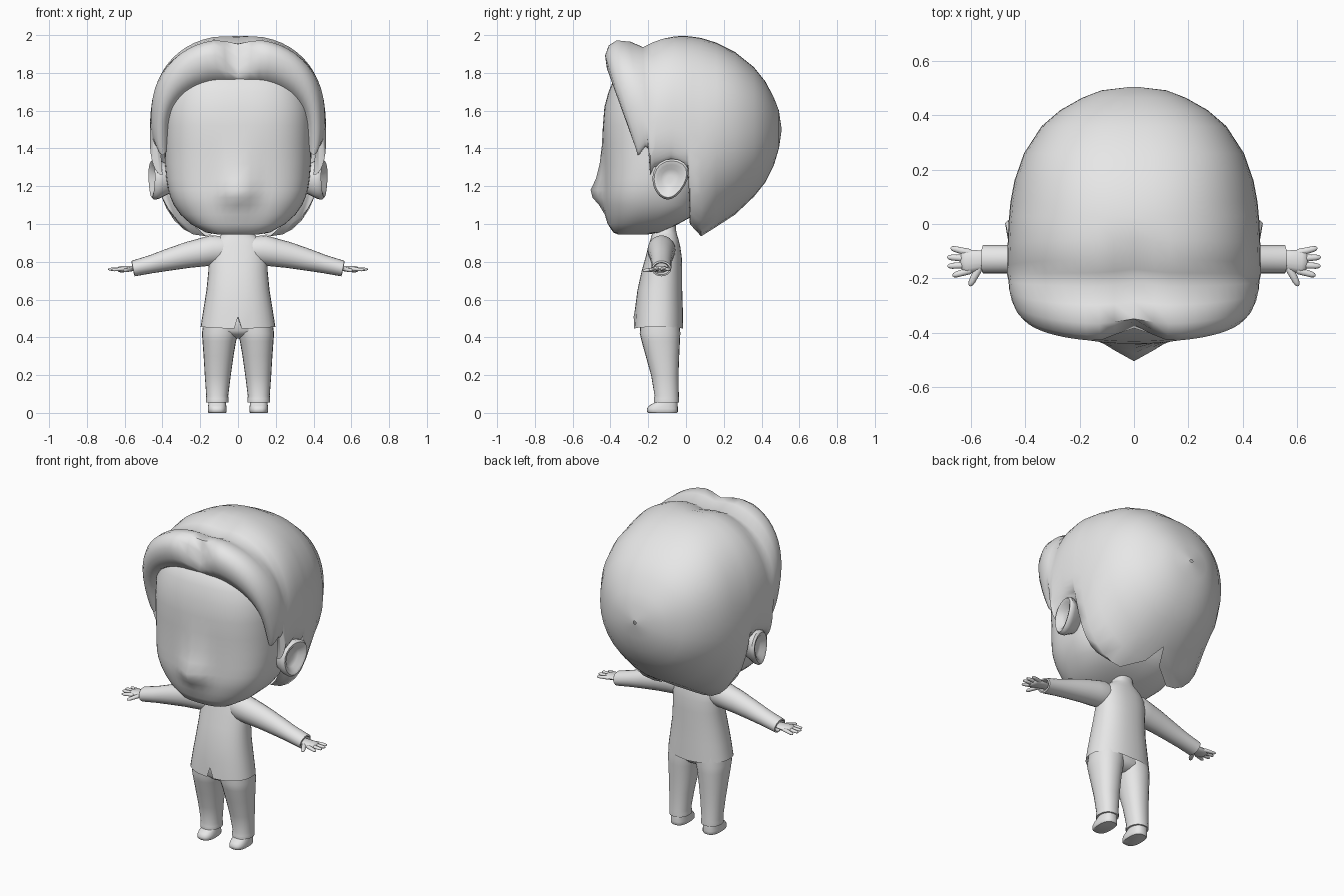
import bpy, bmesh, math
from mathutils import Vector

mat = bpy.data.materials.new("light_grey")
mat.diffuse_color = (0.8, 0.8, 0.8, 1)


def spow(v, e):
    return math.copysign(abs(v) ** e, v)


def ring(z, cx, rx, yf, yb, n=2.0, seg=24):
    """Horizontal superellipse ring between the front yf and the back yb."""
    cy, ry, e = (yf + yb) / 2, (yb - yf) / 2, 2 / n
    return [Vector((cx + rx * spow(math.cos(a), e), cy + ry * spow(math.sin(a), e), z))
            for a in (2 * math.pi * i / seg for i in range(seg))]


def loft(bm, rings, closed=True, caps=True):
    rows = [[bm.verts.new(p) for p in r] for r in rings]
    n = len(rows[0])
    for a, b in zip(rows, rows[1:]):
        for i in range(n if closed else n - 1):
            j = (i + 1) % n
            bm.faces.new((a[i], a[j], b[j], b[i]))
    if caps:
        bm.faces.new(rows[0])
        bm.faces.new(rows[-1])
    return rows


def tube(bm, p, q, r0, r1, flat=1.0, seg=10):
    """Rounded, tapering finger from p to q."""
    p, q = Vector(p), Vector(q)
    d = q - p
    u = d.cross(Vector((0, 0, 1))).normalized()
    v = u.cross(d).normalized() * flat
    rings = []
    for t, k in ((0, 0.8), (0.1, 1), (0.8, 1), (0.94, 0.75), (1, 0.3)):
        r = (r0 + (r1 - r0) * t) * k
        rings.append([p + d * t + (u * math.cos(a) + v * math.sin(a)) * r
                      for a in (2 * math.pi * i / seg for i in range(seg))])
    loft(bm, rings)


def finish(bm, name, mirror=False, angle=50):
    bmesh.ops.remove_doubles(bm, verts=bm.verts, dist=1e-4)
    bmesh.ops.recalc_face_normals(bm, faces=bm.faces)
    me = bpy.data.meshes.new(name)
    bm.to_mesh(me)
    bm.free()
    me.materials.append(mat)
    ob = bpy.data.objects.new(name, me)
    bpy.context.collection.objects.link(ob)
    if mirror:
        ob.modifiers.new("Mirror", 'MIRROR').use_mirror_merge = False
    bpy.ops.object.select_all(action='DESELECT')
    bpy.context.view_layer.objects.active = ob
    ob.select_set(True)
    bpy.ops.object.shade_smooth_by_angle(angle=math.radians(angle))
    return ob


# Face and skull: z, half width, front, back, nose-ridge depth
bm = bmesh.new()
rings = []
for z, w, yf, yb, nose in (
        (0.945, 0.11, -0.36, -0.20, 0), (0.955, 0.17, -0.385, -0.14, 0),
        (1.00, 0.25, -0.405, -0.04, 0.01), (1.05, 0.305, -0.42, 0.05, 0.01),
        (1.10, 0.34, -0.43, 0.09, 0.03), (1.14, 0.357, -0.435, 0.1, 0.06),
        (1.18, 0.37, -0.435, 0.12, 0.07), (1.24, 0.38, -0.435, 0.15, 0.042),
        (1.32, 0.387, -0.435, 0.2, 0.022), (1.42, 0.39, -0.437, 0.2, 0.008),
        (1.52, 0.39, -0.44, 0.2, 0), (1.62, 0.388, -0.432, 0.2, 0),
        (1.70, 0.37, -0.41, 0.2, 0), (1.76, 0.34, -0.385, 0.15, 0),
        (1.82, 0.27, -0.32, 0.1, 0)):
    r = ring(z, 0, w, yf, yb, 2.7, 64)
    for p in r:
        if p.y < (yf + yb) / 2:
            p.y -= nose * max(0, 1 - abs(p.x) / 0.13)
    rings.append(r)
loft(bm, rings)
finish(bm, "head")

# Hair shell, arches from the back to the rolled front edge:
# top y, top z, half width, bottom y, bottom z, bottom half width, parting depth
arches = (
    (0.505, 1.51, 0.01, 0.505, 1.49, 0, 0), (0.492, 1.60, 0.12, 0.492, 1.40, 0, 0),
    (0.465, 1.67, 0.19, 0.465, 1.31, 0, 0), (0.42, 1.755, 0.27, 0.42, 1.22, 0, 0),
    (0.36, 1.83, 0.34, 0.36, 1.145, 0, 0), (0.26, 1.91, 0.405, 0.26, 1.05, 0, 0),
    (0.16, 1.96, 0.44, 0.16, 0.985, 0.05, 0), (0.08, 1.985, 0.455, 0.08, 0.935, 0.17, 0),
    (0.03, 1.992, 0.46, 0.02, 1.00, 0.24, 0), (0.0, 1.995, 0.462, 0.01, 1.30, 0.40, 0),
    (-0.06, 2.0, 0.465, -0.08, 1.34, 0.41, 0.01), (-0.13, 1.99, 0.467, -0.17, 1.30, 0.41, 0.02),
    (-0.18, 1.972, 0.467, -0.19, 1.26, 0.40, 0.02), (-0.23, 1.945, 0.462, -0.2, 1.40, 0.41, 0.02),
    (-0.30, 1.975, 0.46, -0.215, 1.41, 0.415, 0.02), (-0.37, 1.983, 0.452, -0.23, 1.39, 0.41, 0.03),
    (-0.415, 1.96, 0.44, -0.245, 1.37, 0.405, 0.08), (-0.435, 1.91, 0.425, -0.255, 1.365, 0.40, 0.09),
    (-0.425, 1.84, 0.405, -0.255, 1.37, 0.395, 0.06), (-0.385, 1.775, 0.385, -0.25, 1.38, 0.385, 0.02),
    (-0.28, 1.74, 0.35, -0.18, 1.39, 0.35, 0))
bm = bmesh.new()
rings = []
for yt, zt, w, yb, zb, wb, part in arches:
    zm = zb + (zt - zb) * (0.5 if yt > 0.1 else 0.48 if yt > 0.01 else 0.26)
    half = []
    for i in range(15):
        a = math.pi / 2 * i / 14
        half.append((w * math.sin(a) ** 0.84, zm + (zt - zm) * spow(max(math.cos(a), 0), 0.84)))
    for i in range(1, 9):
        b = math.pi / 2 * i / 8
        half.append((wb + (w - wb) * max(math.cos(b), 0) ** 0.9, zm - (zm - zb) * math.sin(b)))
    pts = []
    for s, seq in ((-1, half[:0:-1]), (1, half)):
        for x, z in seq:
            t = (zt - z) / (zt - zb)
            dip = part * math.exp(-(x / 0.075) ** 2)
            pts.append(Vector((s * x, yt + (yb - yt) * t + dip * 0.7, z - dip)))
    rings.append(pts)
loft(bm, rings, closed=False, caps=False)
finish(bm, "hair", angle=60)

# Ears: outward offset, size, rim dome with a hollow centre
bm = bmesh.new()
rings = []
for x, k in ((0.34, 0.6), (0.385, 0.8), (0.42, 0.97), (0.445, 1.0), (0.457, 0.9),
             (0.452, 0.72), (0.43, 0.5), (0.425, 0.2)):
    r = []
    for i in range(20):
        a = 2 * math.pi * i / 20
        dy, dz = math.cos(a) * 0.093 * k, math.sin(a) * 0.108 * k
        dy *= 1 + 0.25 * math.sin(a) * (1 if dy > 0 else 0.6)   # narrower lobe
        r.append(Vector((x + dy * 0.2, -0.085 + dy + 0.1 * dz, 1.237 + dz)))
    rings.append(r)
loft(bm, rings)
finish(bm, "ears", mirror=True)

# Jacket body with neck, hollow hem and a small front slit
bm = bmesh.new()
spec = ((0.50, 0.165, -0.235, -0.04), (0.455, 0.198, -0.277, -0.015), (0.55, 0.183, -0.27, -0.017),
        (0.65, 0.167, -0.257, -0.02), (0.75, 0.157, -0.235, -0.02), (0.82, 0.155, -0.215, -0.022),
        (0.88, 0.15, -0.2, -0.03), (0.92, 0.125, -0.188, -0.04), (0.945, 0.085, -0.18, -0.048),
        (0.965, 0.066, -0.177, -0.052), (1.03, 0.062, -0.175, -0.055))
rings = [ring(z, 0, w, f, b, 2.3, 32) for z, w, f, b in spec]
hem = rings[1]
for p in hem:
    p.z -= 0.012 * (1 - abs(p.x) / 0.198)
hem[24].z = 0.51
hem[23].x, hem[25].x = -0.02, 0.02
loft(bm, rings)
finish(bm, "jacket")

# Sleeves: x, centre z, radius y, radius z, ending in an open cuff
bm = bmesh.new()
rings = []
for x, z, ry, rz in ((0.06, 0.865, 0.06, 0.07), (0.13, 0.862, 0.074, 0.078),
                     (0.19, 0.85, 0.07, 0.074), (0.27, 0.835, 0.064, 0.067),
                     (0.36, 0.813, 0.057, 0.058), (0.46, 0.787, 0.052, 0.047),
                     (0.555, 0.764, 0.052, 0.041), (0.557, 0.764, 0.043, 0.032),
                     (0.53, 0.768, 0.035, 0.026)):
    rings.append([Vector((x + 0.2 * rz * math.sin(a), -0.13 + ry * math.cos(a), z + rz * math.sin(a)))
                  for a in (2 * math.pi * i / 20 for i in range(20))])
loft(bm, rings)
finish(bm, "sleeves", mirror=True)

# Hands: flat palm, four fingers and a thumb
bm = bmesh.new()
tube(bm, (0.52, -0.13, 0.767), (0.64, -0.14, 0.759), 0.03, 0.048, 0.4, 14)
for y0, tip in ((-0.107, (0.675, -0.088, 0.758)), (-0.128, (0.688, -0.122, 0.76)),
                (-0.15, (0.687, -0.155, 0.76)), (-0.17, (0.668, -0.19, 0.757))):
    tube(bm, (0.60, y0, 0.762), tip, 0.014, 0.010, 0.8)
tube(bm, (0.565, -0.15, 0.762), (0.605, -0.228, 0.752), 0.016, 0.011, 0.8)
finish(bm, "hands", mirror=True)

# Trousers with a turned hem: z, centre x, half width, front, back
bm = bmesh.new()
loft(bm, [ring(*s, 2.2, 24) for s in (
    (0.075, 0.11, 0.045, -0.15, -0.05), (0.055, 0.11, 0.05, -0.16, -0.045),
    (0.056, 0.11, 0.06, -0.17, -0.037), (0.075, 0.11, 0.06, -0.17, -0.037),
    (0.09, 0.11, 0.058, -0.166, -0.038), (0.20, 0.107, 0.069, -0.185, -0.04),
    (0.30, 0.103, 0.079, -0.213, -0.036), (0.38, 0.099, 0.089, -0.235, -0.032),
    (0.42, 0.095, 0.096, -0.245, -0.03), (0.50, 0.085, 0.095, -0.24, -0.035))])
finish(bm, "trouser_legs", mirror=True)

# Seat joining the two legs
bm = bmesh.new()
loft(bm, [ring(*s, 2.4, 24) for s in (
    (0.395, 0, 0.04, -0.17, -0.09), (0.41, 0, 0.10, -0.215, -0.06),
    (0.435, 0, 0.17, -0.24, -0.04), (0.50, 0, 0.165, -0.235, -0.04))])
finish(bm, "trouser_seat")

# Shoes
bm = bmesh.new()
loft(bm, [ring(*s, 2.6, 24) for s in (
    (0.0, 0.11, 0.046, -0.2, -0.048), (0.006, 0.11, 0.05, -0.207, -0.043),
    (0.022, 0.11, 0.05, -0.207, -0.043), (0.038, 0.11, 0.048, -0.196, -0.044),
    (0.055, 0.11, 0.046, -0.165, -0.045), (0.08, 0.11, 0.042, -0.15, -0.05))])
finish(bm, "shoes", mirror=True)
